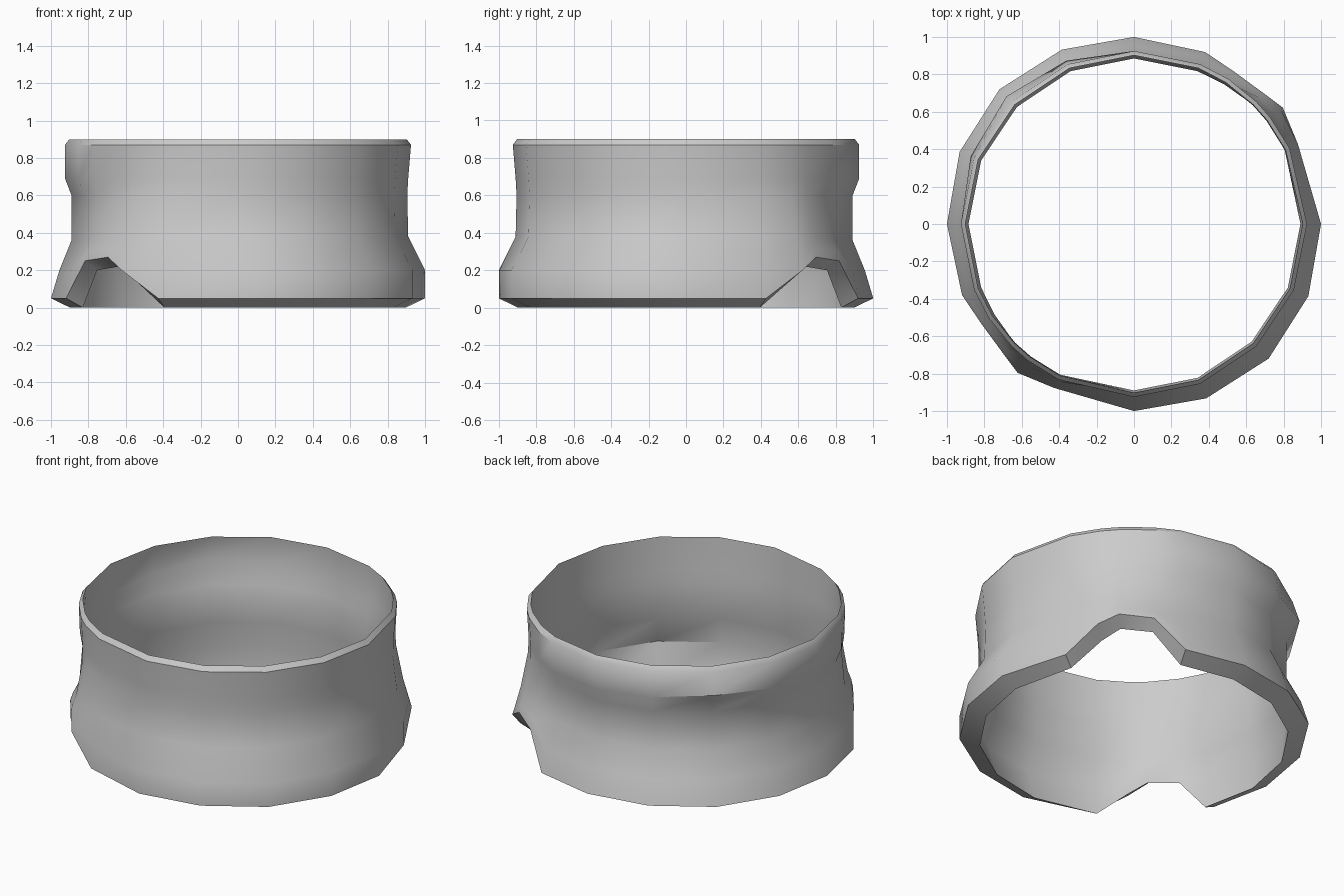
import bpy, bmesh
from math import sin, cos, radians

cube = bpy.data.objects.get("Cube")
if cube:
    bpy.data.objects.remove(cube)

# One matte grey
grey = bpy.data.materials.new("matte_grey")
grey.use_nodes = True
colour = (0.6, 0.6, 0.6, 1)
grey.diffuse_color = colour
grey.node_tree.nodes["Principled BSDF"].inputs["Base Color"].default_value = colour

# Notch columns: angle -> (lift of the lower rim, radius of the lower rim)
NOTCH = {202.5: (0.0, 0.995), 213: (0.2, 0.975), 225: (0.22, 0.985),
         232: (0.15, 1.01), 244: (0.0, 0.975)}
# The second notch mirrors the first across the diagonal
notches = dict(NOTCH)
notches.update({270 - a: v for a, v in NOTCH.items()})

# Outer wall as (height, radius): straight belly, creased side, flare over a notch
PLAIN = [(0.05, 1.0), (0.2, 1.0), (0.38, 0.91), (0.6, 0.905), (0.69, 0.91), (0.87, 0.925)]
CREASED = [(0.05, 1.0), (0.2, 0.955), (0.36, 0.89), (0.6, 0.89), (0.69, 0.925), (0.87, 0.925)]
FLARED = [(0.05, 1.0), (0.2, 0.99), (0.38, 0.965), (0.6, 0.92), (0.69, 0.915), (0.87, 0.925)]
# Extra fold at the middle of the creased side
FOLD = [(0, 0), (0, 0), (0, 0), (0, 0), (0.05, 0.04), (0, 0)]


def clamp(v):
    return min(1, max(0, v))


def blend(a, b, t):
    return [(p[0] + (q[0] - p[0]) * t, p[1] + (q[1] - p[1]) * t) for p, q in zip(a, b)]


def section(angle):
    """Closed wall section at one angle, up the outside and down the inside."""
    away = abs(angle - 135)
    wall = blend(PLAIN, CREASED, clamp((112 - away) / 45))
    wall = blend(wall, FLARED, clamp(1 - abs(away - 95) / 28))
    fold = clamp(1 - away / 45)
    wall = [(z + dz * fold, r + dr * fold) for (z, r), (dz, dr) in zip(wall, FOLD)]
    swell = 0.018 * sin(radians(2 * angle)) ** 2
    lift, rim = notches.get(angle, (0, wall[0][1] + swell))
    belly = min(wall[1][1] + swell, rim)
    if lift:
        belly = 0.3 * wall[2][1] + 0.7 * rim
    low = lift + 0.05
    mid = max(wall[1][0], low + 0.05)
    outer = [(low, rim), (mid, belly)] + wall[2:]
    inner = [(0.9, 0.902)]
    inner += [(z, max(r - 0.015, 0.885)) for z, r in reversed(wall[2:5])]
    inner += [(mid, max(belly - 0.05, 0.9)), (lift, 0.898)]
    return outer + inner


# Collar wall: sections joined around a closed loop
angles = {22.5 * i for i in range(16)} - {22.5, 247.5}
angles = sorted(angles | set(notches))
bm = bmesh.new()
columns = []
for a in angles:
    c, s = cos(radians(a)), sin(radians(a))
    columns.append([bm.verts.new((r * c, r * s, z)) for z, r in section(a)])
rows = len(columns[0])
for i, here in enumerate(columns):
    there = columns[(i + 1) % len(columns)]
    for j in range(rows):
        k = (j + 1) % rows
        bm.faces.new((here[j], there[j], there[k], here[k]))
bmesh.ops.recalc_face_normals(bm, faces=bm.faces)

mesh = bpy.data.meshes.new("collar_ring")
bm.to_mesh(mesh)
bm.free()
mesh.materials.append(grey)
collar = bpy.data.objects.new("collar_ring", mesh)
bpy.context.collection.objects.link(collar)

# Smooth walls with crisp rims
bpy.ops.object.select_all(action="DESELECT")
collar.select_set(True)
bpy.context.view_layer.objects.active = collar
bpy.ops.object.shade_smooth_by_angle(angle=radians(38))
